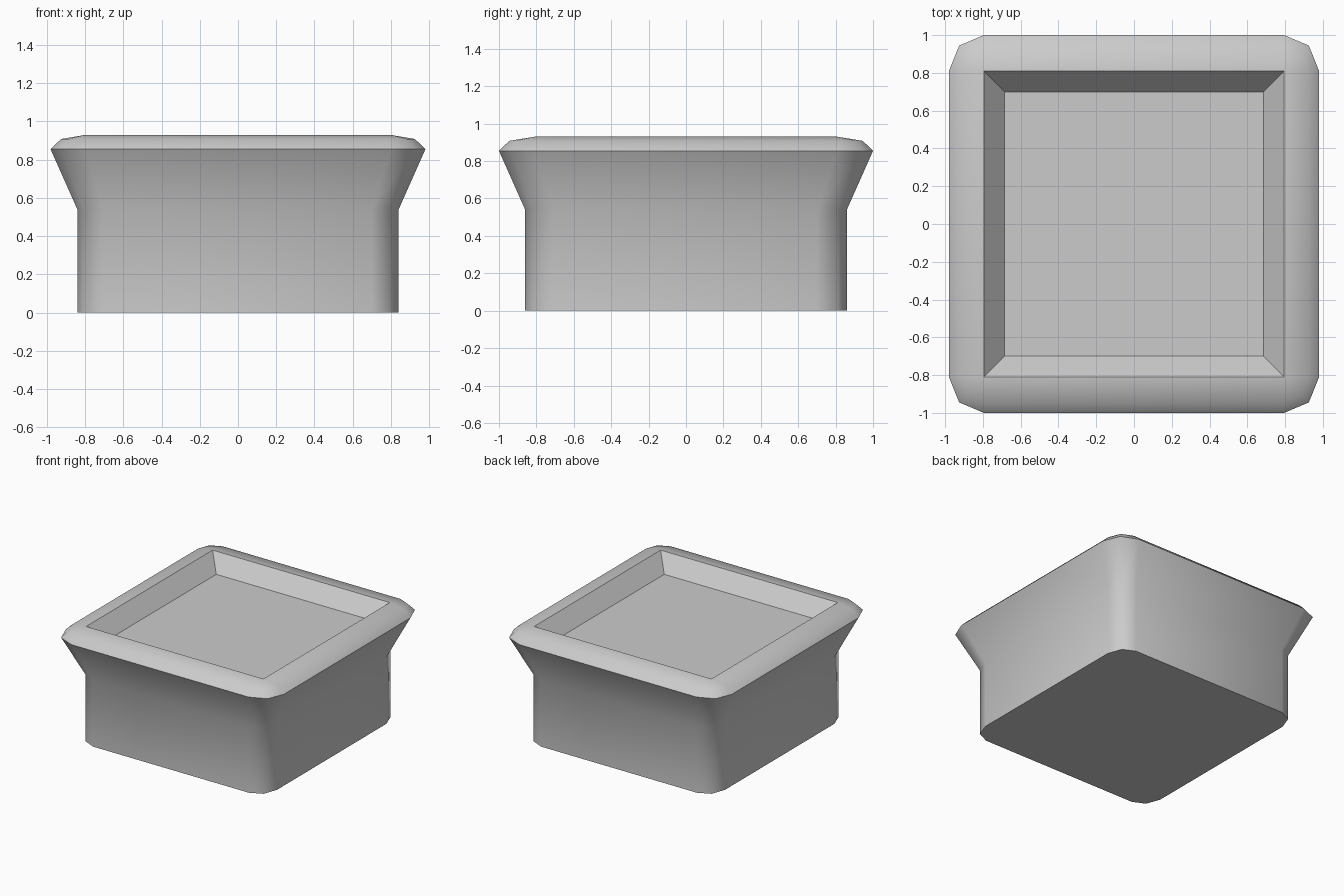
import bpy, bmesh, math

cube = bpy.data.objects.get("Cube")
if cube:
    bpy.data.objects.remove(cube, do_unlink=True)

grey = bpy.data.materials.new("plain grey")
grey.use_nodes = True
colour = (0.6, 0.6, 0.6, 1)
grey.diffuse_color = colour
grey.node_tree.nodes["Principled BSDF"].inputs["Base Color"].default_value = colour


def ring(bm, hx, hy, fx, fy, z):
    """Rectangle of half size hx, hy whose rounded corners start at fx, fy."""
    verts = []
    for q in range(4):
        sx = 1 if q in (0, 3) else -1
        sy = 1 if q < 2 else -1
        for step in range(3):
            a = math.radians(90 * q + 45 * step)
            verts.append(bm.verts.new((sx * fx + (hx - fx) * math.cos(a),
                                       sy * fy + (hy - fy) * math.sin(a), z)))
    return verts


# Flared block with a bevelled rim and a sunken square tray
bm = bmesh.new()
sections = [
    (0.84, 0.86, 0.70, 0.70, 0.0),     # foot
    (0.84, 0.86, 0.70, 0.70, 0.54),    # start of flare
    (0.98, 1.00, 0.795, 0.81, 0.855),  # widest edge
    (0.925, 0.945, 0.795, 0.81, 0.908),  # rim bevel
    (0.795, 0.81, 0.795, 0.81, 0.93),  # tray lip
    (0.685, 0.70, 0.685, 0.70, 0.805),  # tray floor
]
rings = [ring(bm, *s) for s in sections]
for low, high in zip(rings, rings[1:]):
    for i in range(len(low)):
        j = (i + 1) % len(low)
        bm.faces.new((low[i], low[j], high[j], high[i]))
bm.faces.new(rings[0][::-1])
bm.faces.new(rings[-1])
bmesh.ops.remove_doubles(bm, verts=bm.verts, dist=0.0005)
bmesh.ops.recalc_face_normals(bm, faces=bm.faces)

mesh = bpy.data.meshes.new("flared_tray_block")
bm.to_mesh(mesh)
bm.free()
mesh.materials.append(grey)
block = bpy.data.objects.new("flared_tray_block", mesh)
bpy.context.collection.objects.link(block)

# Smooth rounded sides, crisp rim, tray and base edges
bpy.ops.object.select_all(action='DESELECT')
block.select_set(True)
bpy.context.view_layer.objects.active = block
bpy.ops.object.shade_smooth_by_angle(angle=math.radians(47))
